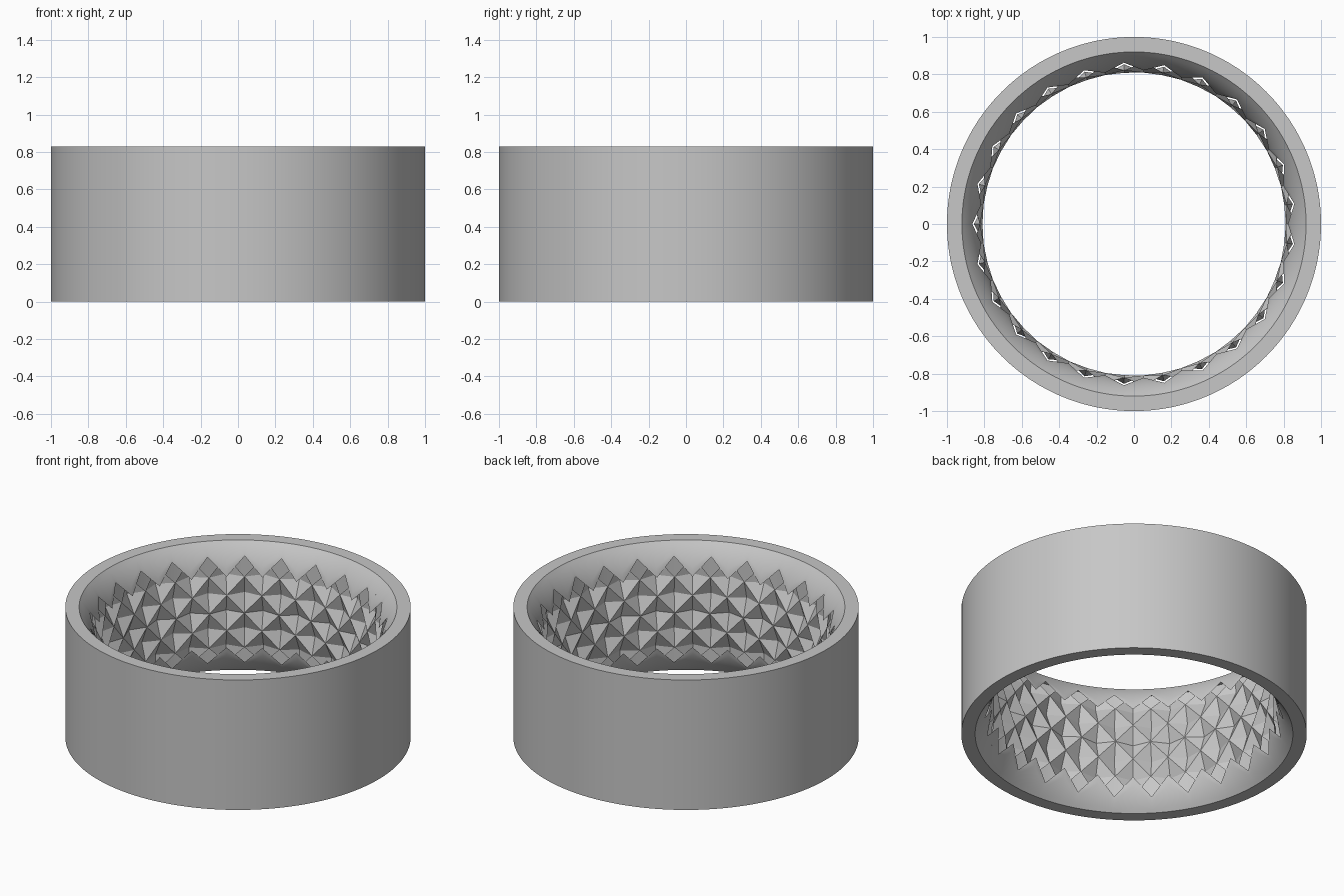
import bpy
import bmesh
from math import sin, cos, pi
from mathutils import Vector

if "Cube" in bpy.data.objects:
    bpy.data.objects.remove(bpy.data.objects["Cube"], do_unlink=True)

HEIGHT = 0.83
MID = HEIGHT / 2
COLUMNS = 25          # diamonds around the ring
STEP = 0.113          # half the height of a diamond
SUB = 4               # wall divisions per half diamond
DEPTH = 0.045         # how deep each diamond is cut
HALF = pi / COLUMNS   # half the angular width of a diamond
WALL_STEPS = 7

grey = bpy.data.materials.new("brushed grey")
grey.use_nodes = True
colour = (0.57, 0.57, 0.57, 1)
grey.diffuse_color = colour
grey.node_tree.nodes["Principled BSDF"].inputs["Base Color"].default_value = colour


def polar(r, angle, z):
    return Vector((r * cos(angle), r * sin(angle), z))


def bore(z):
    """Inner radius of the bulging bore at a height."""
    return 0.81 + 0.11 * min(1, abs(z - MID) / MID) ** 3.5


def node(col, level, extra=0):
    """Lattice point: col counts half diamonds, level counts half heights."""
    z = MID + level * STEP
    return polar(bore(z) + extra, pi + col * HALF, z)


def finish(name, bm, smooth):
    mesh = bpy.data.meshes.new(name)
    bm.to_mesh(mesh)
    bm.free()
    mesh.materials.append(grey)
    obj = bpy.data.objects.new(name, mesh)
    bpy.context.collection.objects.link(obj)
    if smooth:
        bpy.ops.object.select_all(action="DESELECT")
        obj.select_set(True)
        bpy.context.view_layer.objects.active = obj
        bpy.ops.object.shade_smooth_by_angle(angle=pi / 6)
    return obj


def zigzag(i, side):
    """Point on the saw-toothed border of the diamond pattern."""
    col, part = divmod(i, SUB)
    a = node(col, side * (3 - col % 2))
    b = node(col + 1, side * (2 + col % 2))
    return a.lerp(b, part / SUB)


def flare(i, side):
    """Smooth bore wall from the diamond border out to the rim."""
    start = zigzag(i, side)
    angle = pi + i * HALF / SUB
    end = MID + side * MID
    points = [start]
    for k in range(1, WALL_STEPS + 1):
        z = start.z + (end - start.z) * k / WALL_STEPS
        points.append(polar(bore(z), angle, z))
    return points


# Ring body: upper flare, rim, outer wall, lower rim, lower flare
bm = bmesh.new()
count = COLUMNS * 2 * SUB
sections = []
for i in range(count):
    angle = pi + i * HALF / SUB
    outer = [polar(1, angle, HEIGHT), polar(1, angle, 0)]
    path = flare(i, 1) + outer + flare(i, -1)[::-1]
    sections.append([bm.verts.new(p) for p in path])
for i, this in enumerate(sections):
    after = sections[(i + 1) % count]
    for k in range(len(this) - 1):
        bm.faces.new((this[k], this[k + 1], after[k + 1], after[k]))
finish("ring_body", bm, True)

# Diamond pits: staggered four-sided hollows sharing sharp ridges
bm = bmesh.new()
for level in range(-2, 3):
    for c in range(COLUMNS):
        col = 2 * c + level % 2 - 1
        corners = [node(col, level + 1), node(col + 1, level),
                   node(col, level - 1), node(col - 1, level)]
        tip = node(col, level, DEPTH)
        for k in range(4):
            face = bm.faces.new([bm.verts.new(p) for p in
                                 (corners[k], corners[(k + 1) % 4], tip)])
            face.normal_update()
            centre = face.calc_center_median()
            if face.normal.x * centre.x + face.normal.y * centre.y > 0:
                face.normal_flip()
bmesh.ops.remove_doubles(bm, verts=bm.verts, dist=0.0005)
finish("diamond_pits", bm, False)
